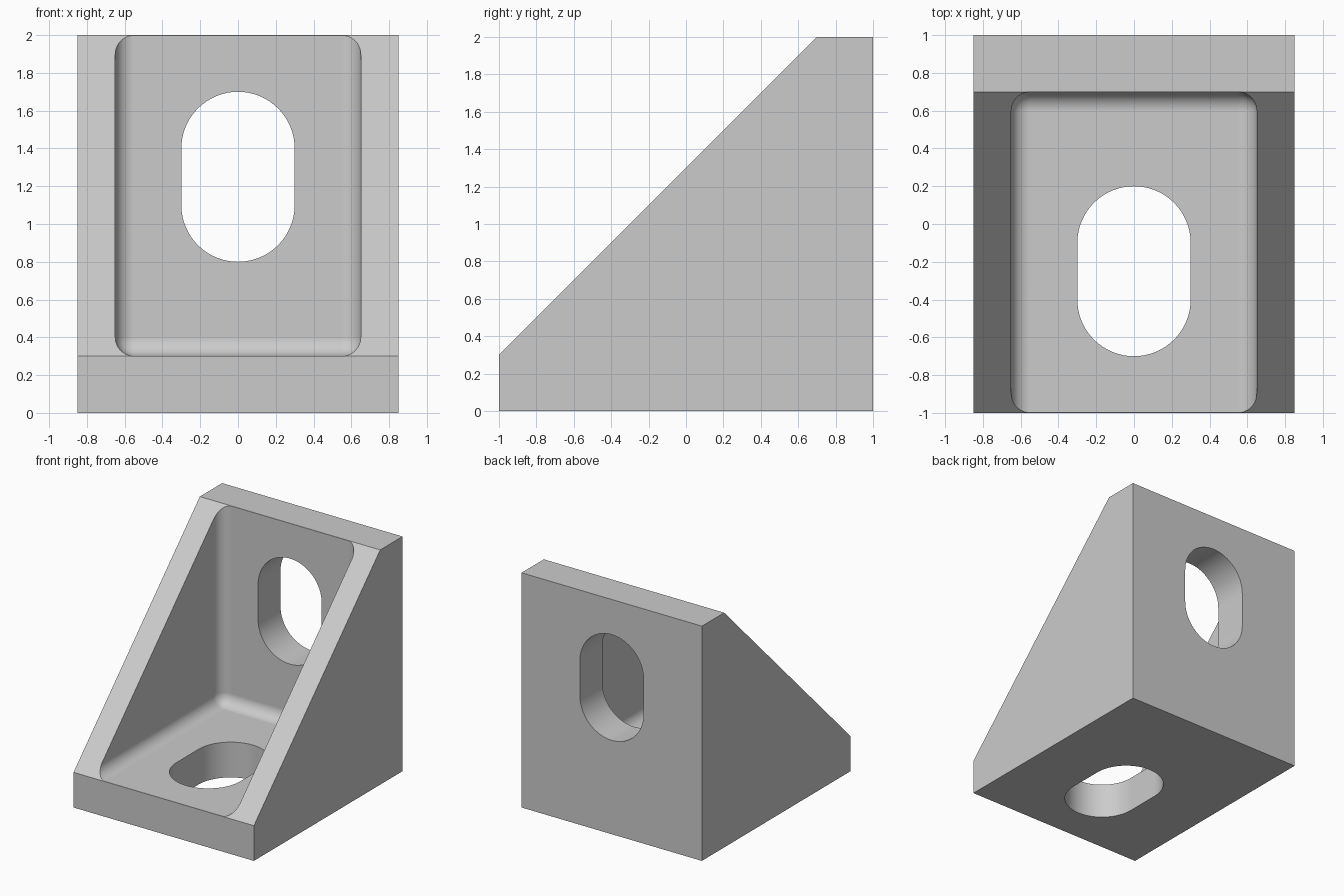
import bpy
import bmesh
from math import cos, sin, pi, radians
from mathutils import Vector

cube = bpy.data.objects.get("Cube")
if cube:
    bpy.data.objects.remove(cube, do_unlink=True)

grey = bpy.data.materials.new("plain grey")
grey.use_nodes = True
colour = (0.6, 0.6, 0.6, 1)
grey.diffuse_color = colour
grey.node_tree.nodes["Principled BSDF"].inputs["Base Color"].default_value = colour


def prism(name, outline, sweep, round_edges=0):
    """Extrude a closed 3D outline along a vector, optionally rounding every edge."""
    bm = bmesh.new()
    face = bm.faces.new([bm.verts.new(p) for p in outline])
    ext = bmesh.ops.extrude_face_region(bm, geom=[face], use_keep_orig=True)
    moved = [g for g in ext["geom"] if isinstance(g, bmesh.types.BMVert)]
    bmesh.ops.translate(bm, verts=moved, vec=Vector(sweep))
    bmesh.ops.recalc_face_normals(bm, faces=bm.faces)
    if round_edges:
        bmesh.ops.bevel(bm, geom=bm.edges[:], offset=round_edges,
                        segments=10, profile=0.5, affect='EDGES')
    mesh = bpy.data.meshes.new(name)
    bm.to_mesh(mesh)
    bm.free()
    mesh.materials.append(grey)
    obj = bpy.data.objects.new(name, mesh)
    bpy.context.collection.objects.link(obj)
    return obj


def slot_outline(centre, radius=0.3, half_straight=0.15, steps=32):
    """Points (across, along) of a round-ended slot."""
    points = []
    for end in (0, 1):
        shift = half_straight * (1 - 2 * end)
        for i in range(steps + 1):
            a = pi * (end + i / steps)
            points.append((radius * cos(a), centre + shift + radius * sin(a)))
    return points


# Solid wedge with blunt top and front
side = [(-1, 0), (1, 0), (1, 2), (0.7, 2), (-1, 0.3)]
bracket = prism("corner_bracket", [(-0.85, y, z) for y, z in side], (1.7, 0, 0))

# Round-edged pocket, open towards the slope
pocket_side = [(-2, 0.301), (0.699, 0.301), (0.699, 3), (-2, 3)]
pocket = prism("pocket_cutter", [(-0.65, y, z) for y, z in pocket_side],
               (1.3, 0, 0), round_edges=0.1)

# Slots through the back wall and the floor
wall_slot = prism("wall_slot_cutter",
                  [(x, 0.6, z) for x, z in slot_outline(1.25)], (0, 0.6, 0))
floor_slot = prism("floor_slot_cutter",
                   [(x, y, -0.2) for x, y in slot_outline(-0.25)], (0, 0, 0.6))

bpy.ops.object.select_all(action='DESELECT')
bpy.context.view_layer.objects.active = bracket
bracket.select_set(True)
for cutter in (pocket, wall_slot, floor_slot):
    cutter.hide_render = True
    cut = bracket.modifiers.new(cutter.name, 'BOOLEAN')
    cut.operation = 'DIFFERENCE'
    cut.solver = 'EXACT'
    cut.object = cutter
    bpy.ops.object.modifier_apply(modifier=cut.name)
    bpy.data.objects.remove(cutter, do_unlink=True)

# Smooth fillets, crisp outer edges
bpy.ops.object.shade_smooth_by_angle(angle=radians(30))
weighted = bracket.modifiers.new("flat_wall_normals", 'WEIGHTED_NORMAL')
weighted.keep_sharp = True
